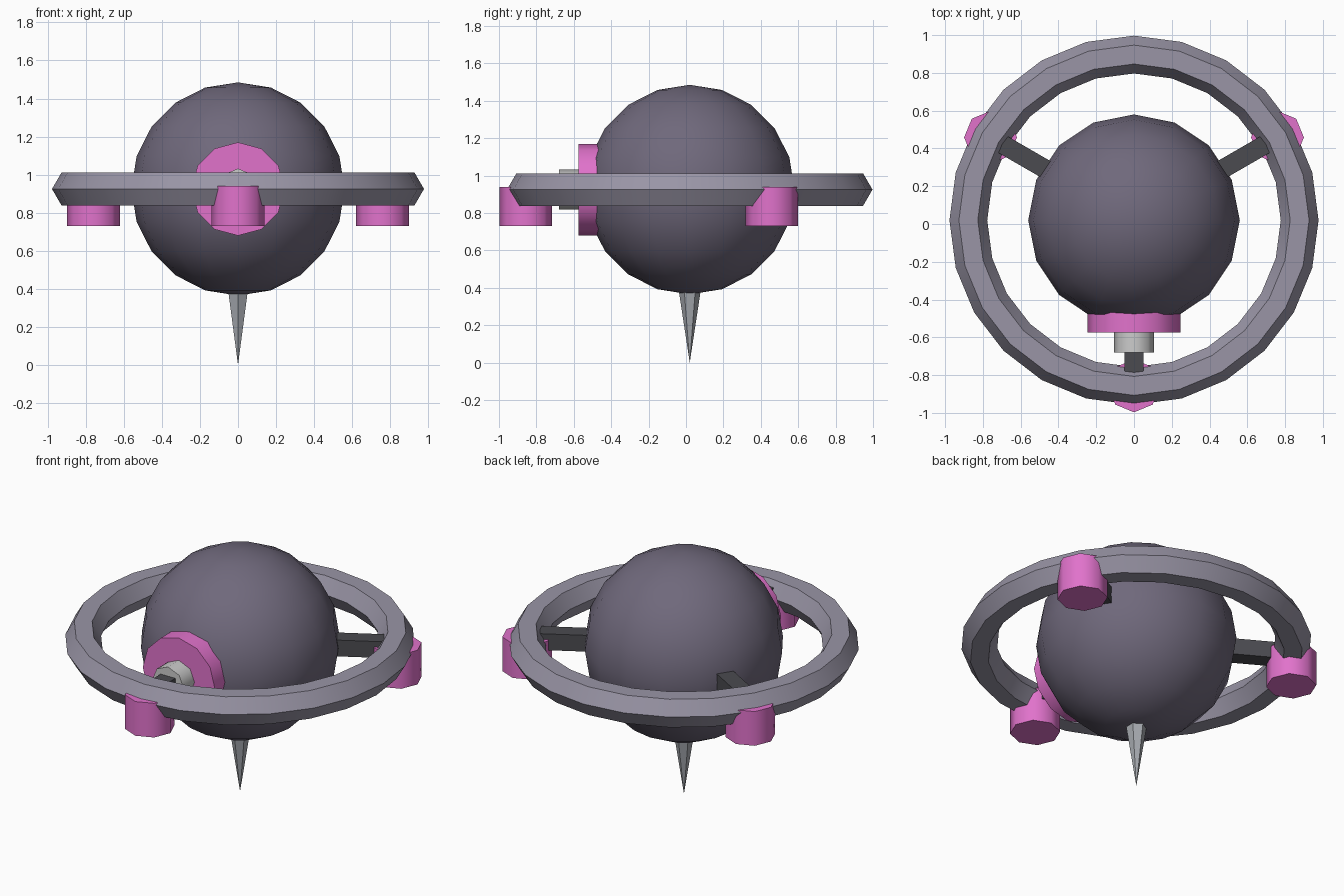
import bpy
from math import radians, cos, sin, pi

if "Cube" in bpy.data.objects:
    bpy.data.objects.remove(bpy.data.objects["Cube"])

CY, CZ = 0.02, 0.925      # shared centre of body and ring


def material(name, rgb):
    m = bpy.data.materials.new(name)
    m.diffuse_color = (*rgb, 1)
    m.use_nodes = True
    m.node_tree.nodes["Principled BSDF"].inputs["Base Color"].default_value = m.diffuse_color
    return m


BODY = material("body_grey", (0.16, 0.14, 0.20))
RING = material("ring_grey", (0.32, 0.30, 0.38))
PINK = material("pink", (0.75, 0.17, 0.60))
DARK = material("dark_grey", (0.07, 0.07, 0.08))
PALE = material("pale_grey", (0.65, 0.65, 0.66))
STEEL = material("steel", (0.38, 0.40, 0.43))


def finish(name, mat, smooth=True):
    ob = bpy.context.object
    ob.name = name
    ob.data.materials.append(mat)
    if smooth:
        bpy.ops.object.shade_smooth_by_angle(angle=radians(50))
    return ob


def disc_along_y(name, sides, radius, y0, y1, mat):
    bpy.ops.mesh.primitive_cylinder_add(
        vertices=sides, radius=radius, depth=y1 - y0,
        location=(0, (y0 + y1) / 2, CZ), rotation=(pi / 2, 0, 0))
    finish(name, mat)


# round body
bpy.ops.mesh.primitive_uv_sphere_add(segments=16, ring_count=10, radius=0.56,
                                     location=(0, CY, CZ))
finish("body", BODY)

# hexagonal-section ring
bpy.ops.mesh.primitive_torus_add(major_segments=24, minor_segments=6,
                                 major_radius=0.877, minor_radius=0.1,
                                 location=(0, CY, CZ))
finish("ring", RING)

# three struts, each with a thruster pod under the ring
for i, deg in enumerate((-90, 30, 150), 1):
    a = radians(deg)
    bpy.ops.mesh.primitive_cube_add(
        size=1, location=(0.62 * cos(a), CY + 0.62 * sin(a), CZ), rotation=(0, 0, a))
    bpy.context.object.scale = (0.44, 0.1, 0.1)
    finish(f"strut_{i}", DARK, smooth=False)
    bpy.ops.mesh.primitive_cylinder_add(
        vertices=8, radius=0.14, depth=0.21,
        location=(0.877 * cos(a), CY + 0.877 * sin(a), 0.835))
    finish(f"thruster_pod_{i}", PINK)

# front eye: wide disc and small lens
disc_along_y("eye_disc", 12, 0.245, -0.575, -0.40, PINK)
disc_along_y("eye_lens", 8, 0.107, -0.68, -0.55, PALE)

# spike pointing down
bpy.ops.mesh.primitive_cone_add(vertices=6, radius1=0, radius2=0.061, depth=0.4,
                                location=(0, CY, 0.2))
finish("spike", STEEL, smooth=False)
